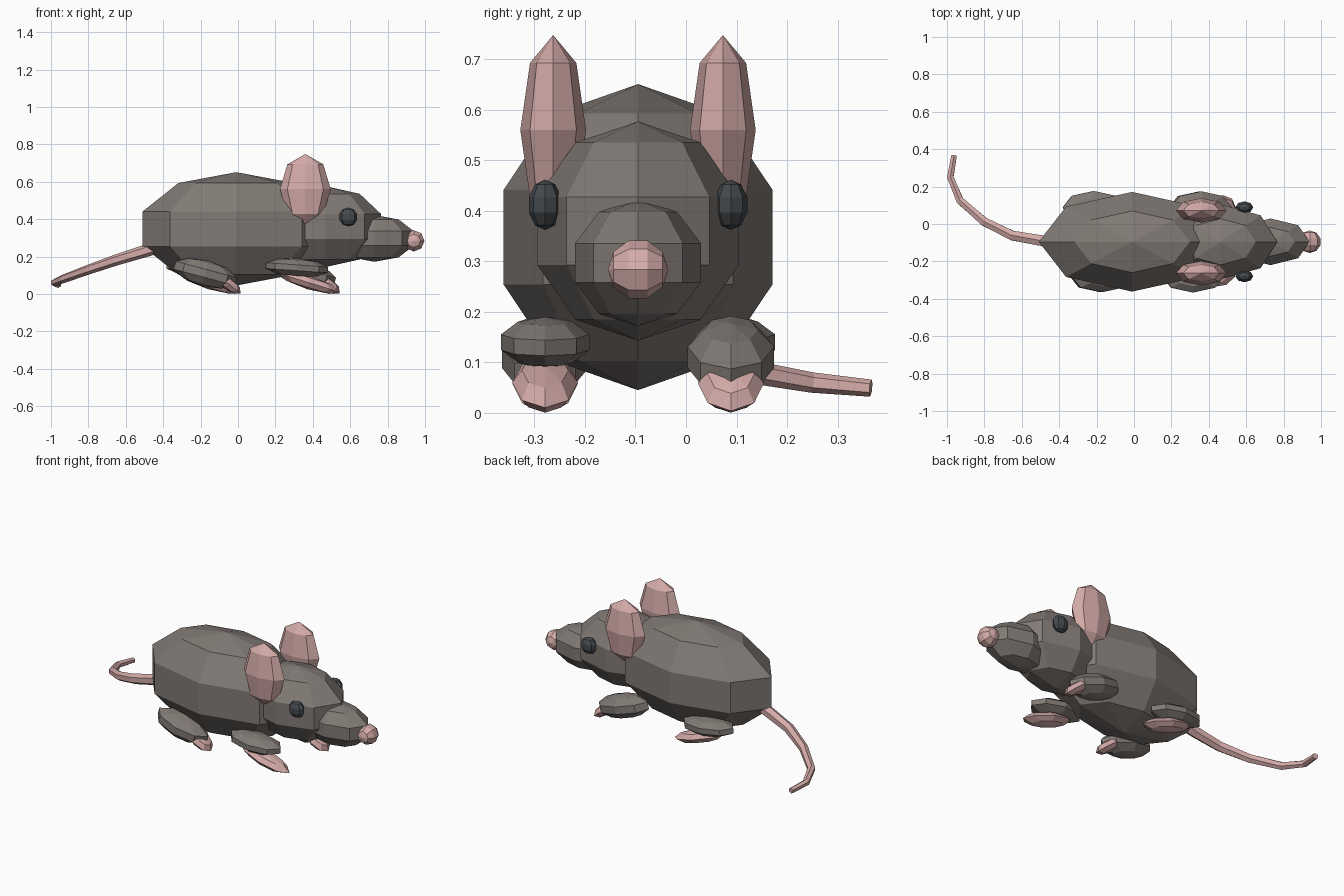
import bpy, bmesh
from math import radians, cos, sin, tau
from mathutils import Vector, Matrix

if "Cube" in bpy.data.objects:
    bpy.data.objects.remove(bpy.data.objects["Cube"])

MID = -0.095  # y of the animal's centre line


def material(name, rgb):
    m = bpy.data.materials.new(name)
    m.diffuse_color = (*rgb, 1)
    m.use_nodes = True
    m.node_tree.nodes["Principled BSDF"].inputs["Base Color"].default_value = m.diffuse_color
    return m


FUR = material("grey_fur", (0.22, 0.195, 0.178))
SKIN = material("pink_skin", (0.66, 0.41, 0.395))
EYE = material("dark_eye", (0.06, 0.068, 0.076))


def finish(name, bm, mat):
    bmesh.ops.recalc_face_normals(bm, faces=bm.faces)
    mesh = bpy.data.meshes.new(name)
    bm.to_mesh(mesh)
    bm.free()
    mesh.materials.append(mat)
    ob = bpy.data.objects.new(name, mesh)
    bpy.context.collection.objects.link(ob)
    return ob


def blob(name, centre, radii, mat, rings=5, pitch=0, roll=0):
    """Faceted ellipsoid; pitch tips the +x end down, roll turns its poles towards y."""
    bm = bmesh.new()
    bmesh.ops.create_uvsphere(bm, u_segments=8, v_segments=rings, radius=1)
    bm.transform(Matrix.Translation(centre)
                 @ Matrix.Rotation(radians(pitch), 4, 'Y')
                 @ Matrix.Diagonal((*radii, 1))
                 @ Matrix.Rotation(radians(roll), 4, 'X'))
    return finish(name, bm, mat)


# body, head, snout and nose
blob("body", (-0.01, MID, 0.348), (0.525, 0.28, 0.303), FUR)
blob("head", (0.464, MID, 0.36), (0.317, 0.21, 0.217), FUR)
blob("snout", (0.73, MID, 0.297), (0.22, 0.131, 0.125), FUR)
blob("nose", (0.94, MID, 0.284), (0.06, 0.06, 0.06), SKIN, roll=90)

# ears and eyes on both sides
for side, s in (("right", -1), ("left", 1)):
    blob(side + "_ear", (0.36, MID + s * 0.168, 0.56), (0.136, 0.065, 0.188), SKIN, rings=4)
    blob(side + "_eye", (0.59, MID + s * 0.184, 0.412), (0.05, 0.034, 0.05), EYE)


# feet: diagonal pairs share a pose, measured from the toe tip
def planted_foot(name, x, y):
    blob(name + "_leg", (x - 0.225, y, 0.14), (0.175, 0.092, 0.05), FUR, pitch=4)
    blob(name + "_paw", (x - 0.16, y, 0.06), (0.17, 0.065, 0.036), SKIN, rings=4, pitch=17)


def lifted_foot(name, x, y):
    blob(name + "_leg", (x - 0.185, y, 0.11), (0.178, 0.09, 0.07), FUR, pitch=15)
    blob(name + "_paw", (x - 0.065, y, 0.058), (0.088, 0.065, 0.034), SKIN, rings=4, pitch=38)


planted_foot("front_right", 0.54, MID - 0.184)
lifted_foot("front_left", 0.54, MID + 0.184)
lifted_foot("rear_right", 0.01, MID - 0.184)
planted_foot("rear_left", 0.01, MID + 0.184)

# tail: tapered six-sided tube along a curling path
path = [(-0.40, -0.10, 0.262), (-0.50, -0.088, 0.228), (-0.65, -0.062, 0.182),
        (-0.80, 0.012, 0.13), (-0.93, 0.125, 0.082), (-0.982, 0.25, 0.06),
        (-0.962, 0.366, 0.049)]
pts = [Vector(p) for p in path]
bm = bmesh.new()
loops = []
for i, p in enumerate(pts):
    along = (pts[min(i + 1, len(pts) - 1)] - pts[max(i - 1, 0)]).normalized()
    across = along.cross(Vector((0, 0, 1))).normalized()
    up = across.cross(along)
    r = 0.036 - 0.019 * i / (len(pts) - 1)
    loops.append([bm.verts.new(p + r * (sin(tau * k / 6) * across + cos(tau * k / 6) * up))
                  for k in range(6)])
for a, b in zip(loops, loops[1:]):
    for k in range(6):
        n = (k + 1) % 6
        bm.faces.new((a[k], a[n], b[n], b[k]))
bm.faces.new(loops[0])
bm.faces.new(loops[-1])
finish("tail", bm, SKIN)
